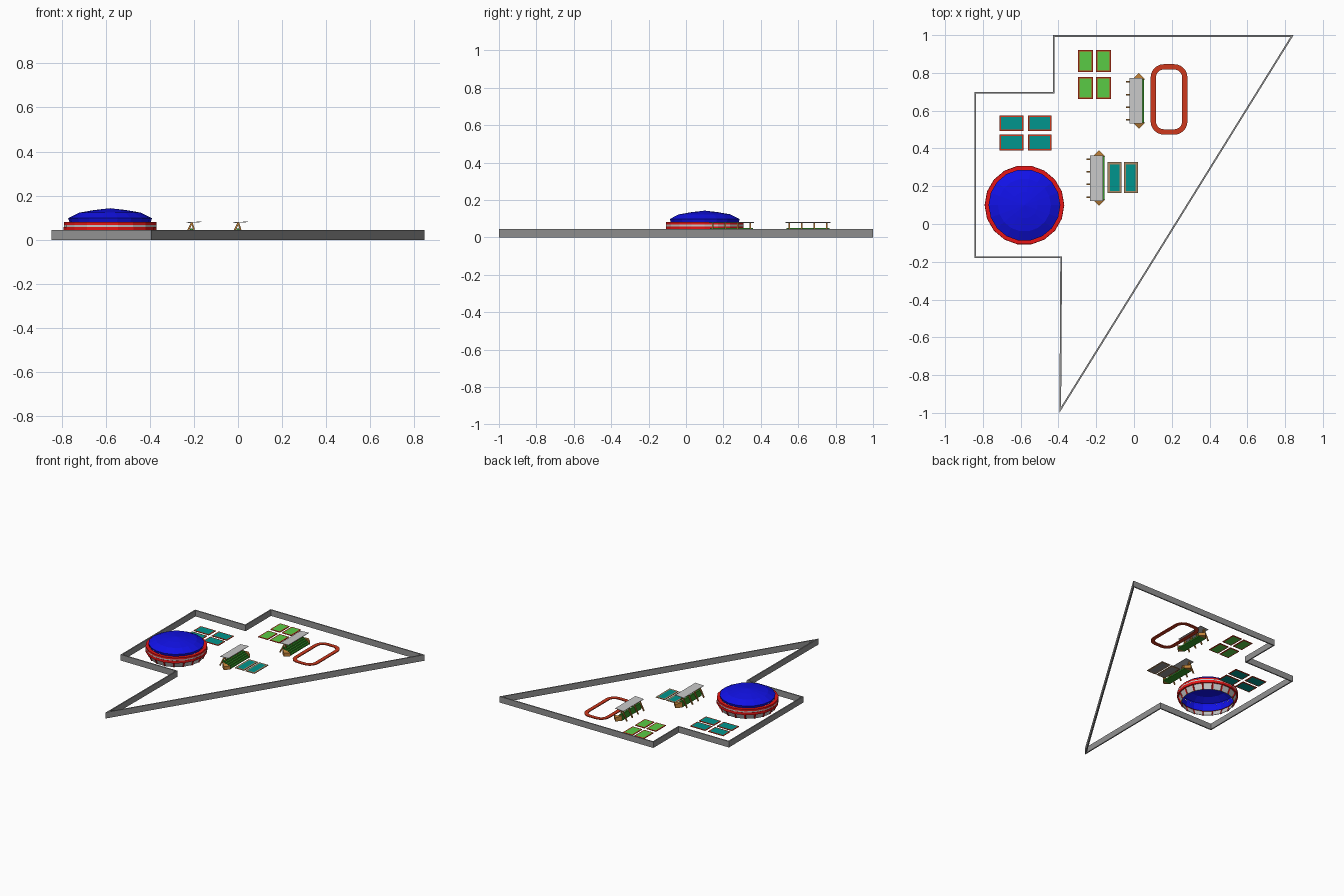
import bpy, bmesh, math
from mathutils import Vector

if "Cube" in bpy.data.objects:
    bpy.data.objects.remove(bpy.data.objects["Cube"])


def material(name, r, g, b):
    m = bpy.data.materials.new(name)
    m.diffuse_color = (r, g, b, 1)
    m.use_nodes = True
    m.node_tree.nodes["Principled BSDF"].inputs["Base Color"].default_value = m.diffuse_color
    return m


WALL = material("wall grey", 0.29, 0.29, 0.29)
PALE = material("pale grey", 0.58, 0.58, 0.58)
RED = material("bright red", 0.88, 0.008, 0.008)
BLUE = material("dome blue", 0.006, 0.006, 0.84)
BRICK = material("brick red", 0.62, 0.040, 0.012)
GRASS = material("court green", 0.10, 0.60, 0.06)
TEAL = material("court teal", 0.0, 0.30, 0.27)
SEAT = material("seat green", 0.035, 0.31, 0.02)
BROWN = material("timber brown", 0.52, 0.22, 0.04)
SAND = material("court edge tan", 0.40, 0.25, 0.13)


def build(name, verts, faces, mats, rule=None):
    me = bpy.data.meshes.new(name)
    me.from_pydata([tuple(v) for v in verts], [], faces)
    for m in mats:
        me.materials.append(m)
    bm = bmesh.new()
    bm.from_mesh(me)
    bmesh.ops.recalc_face_normals(bm, faces=bm.faces)
    bm.to_mesh(me)
    bm.free()
    if rule:
        for p in me.polygons:
            p.material_index = rule(p)
    ob = bpy.data.objects.new(name, me)
    bpy.context.collection.objects.link(ob)
    return ob


def ring(name, pts, width, z0, z1, mat):
    """Closed band with mitred corners; pts run anticlockwise."""
    n = len(pts)
    P = [Vector(p) for p in pts]
    inner = []
    for i in range(n):
        a = (P[i] - P[i - 1]).normalized()
        b = (P[(i + 1) % n] - P[i]).normalized()
        na, nb = Vector((-a.y, a.x)), Vector((-b.y, b.x))
        inner.append(P[i] + (na + nb) * width / (1 + na.dot(nb)))
    verts = [(p.x, p.y, z) for loop, z in ((P, z0), (P, z1), (inner, z1), (inner, z0)) for p in loop]
    faces = []
    for k in range(4):
        for i in range(n):
            j, l = (i + 1) % n, (k + 1) % 4
            faces.append((k * n + i, k * n + j, l * n + j, l * n + i))
    return build(name, verts, faces, [mat])


def prism(name, profile, y0, y1, mat):
    """Extrude an xz profile along y."""
    n = len(profile)
    verts = [(x, y, z) for y in (y0, y1) for x, z in profile]
    faces = [tuple(range(n)), tuple(range(n, 2 * n))]
    faces += [(i, (i + 1) % n, n + (i + 1) % n, n + i) for i in range(n)]
    return build(name, verts, faces, [mat])


def bar(name, a, b, w, mat):
    """Square bar between two points."""
    a, b = Vector(a), Vector(b)
    d = (b - a).normalized()
    u = d.cross(Vector((1, 0, 0))).normalized() * w / 2
    v = d.cross(u).normalized() * w / 2
    verts = [p + s * u + t * v for p in (a, b) for s, t in ((-1, -1), (1, -1), (1, 1), (-1, 1))]
    faces = [(0, 1, 2, 3), (4, 5, 6, 7)] + [(i, (i + 1) % 4, 4 + (i + 1) % 4, 4 + i) for i in range(4)]
    return build(name, verts, faces, [mat])


def court(name, x0, x1, y0, y1, mats, b=0.008):
    """Thin slab with an inset surface; mats = edge, top, underside."""
    h = 0.005
    verts = []
    for z in (0, h):
        for d in (0, b):
            verts += [(x0 + d, y0 + d, z), (x1 - d, y0 + d, z), (x1 - d, y1 - d, z), (x0 + d, y1 - d, z)]
    faces = [(4, 5, 6, 7), (12, 13, 14, 15)]
    for i in range(4):
        j = (i + 1) % 4
        faces += [(i, j, 4 + j, 4 + i), (8 + i, 8 + j, 12 + j, 12 + i), (i, j, 8 + j, 8 + i)]
    build(name, verts, faces, mats, lambda p: (2, 1)[p.index] if p.index < 2 else 0)


def lathe(name, profile, n, c, mats, rule=None):
    verts = [(c[0] + r * math.cos(2 * math.pi * i / n), c[1] + r * math.sin(2 * math.pi * i / n), z)
             for r, z in profile for i in range(n)]
    faces = [(k * n + i, k * n + (i + 1) % n, (k + 1) * n + (i + 1) % n, (k + 1) * n + i)
             for k in range(len(profile) - 1) for i in range(n)]
    return build(name, verts, faces, mats, rule)


# Perimeter wall
ring("perimeter_wall", [(-0.845, 0.70), (-0.845, -0.180), (-0.39, -0.180), (-0.395, -1.0),
                        (0.845, 1.0), (-0.43, 1.0), (-0.43, 0.70)], 0.009, 0, 0.045, WALL)

# Arena: tapered panelled base, red tier with pale stripe, faceted dome
C, N = (-0.58, 0.10), 18
lathe("arena_base_panels", [(0.184, 0.0), (0.202, 0.042), (0.197, 0.042), (0.179, 0.0), (0.184, 0.0)], N, C, [PALE])
# faces come out in profile order: band 3 is the stripe, band 7 the inner lining
lathe("arena_red_tier", [(0.190, 0.040), (0.211, 0.040), (0.211, 0.059), (0.2095, 0.059), (0.2095, 0.068),
                         (0.210, 0.068), (0.210, 0.081), (0.186, 0.081), (0.190, 0.040)], N, C,
      [RED, PALE, BLUE], lambda p: {3: 1, 7: 2}.get(p.index // N, 0))
for i in range(N):
    a = 2 * math.pi * i / N
    d = Vector((math.cos(a), math.sin(a), 0))
    p = Vector((C[0], C[1], 0))
    bar("arena_post", p + d * 0.182 + Vector((0, 0, 0.001)), p + d * 0.200 + Vector((0, 0, 0.041)), 0.010, RED)
dome = [(0.184, 0.080), (0.190, 0.098), (0.140, 0.123), (0.070, 0.135), (0.0005, 0.143)]
lathe("arena_dome", dome, N, C, [BLUE])

# Sports courts
for x in (-0.296, -0.201):
    for y0, y1 in ((0.661, 0.778), (0.805, 0.920)):
        court("grass_court", x, x + 0.079, y0, y1, [BRICK, GRASS, GRASS])
for x in (-0.711, -0.562):
    for y in (0.390, 0.492):
        court("tennis_court", x, x + 0.125, y, y + 0.083, [BRICK, TEAL, TEAL])
for x in (-0.140, -0.054):
    court("ball_court", x, x + 0.075, 0.164, 0.328, [SAND, TEAL, WALL], 0.012)

# Running track
x0, x1, y0, y1, r = 0.088, 0.283, 0.473, 0.846, 0.07
track = []
for q, (cx, cy) in enumerate(((x1 - r, y1 - r), (x0 + r, y1 - r), (x0 + r, y0 + r), (x1 - r, y0 + r))):
    for k in range(7):
        a = math.pi / 2 * (q + k / 6)
        track.append((cx + r * math.cos(a), cy + r * math.sin(a)))
ring("running_track", track, 0.028, 0, 0.006, BRICK)


# Grandstands with cantilevered roofs
def grandstand(ox, cy):
    half, steps = 0.114, 5
    profile = [(ox + 0.022, 0.0)]
    for i in range(steps):
        x, z = ox + 0.022 - 0.012 * i, 0.01 * (i + 1)
        profile += [(x, z), (x - 0.012, z)]
    profile.append((ox - 0.038, 0.0))
    prism("seating_tiers", profile, cy - half, cy + half, SEAT)
    # roof slab
    prism("stand_roof", [(ox - 0.055, 0.076), (ox + 0.014, 0.080), (ox + 0.014, 0.083), (ox - 0.055, 0.079)],
          cy - 0.120, cy + 0.120, PALE)
    # pointed end stairs
    for s in (-1, 1):
        ye, yt = cy + s * half, cy + s * 0.147
        verts = [(ox - 0.040, ye, 0), (ox + 0.027, ye, 0), (ox - 0.040, ye, 0.040), (ox + 0.027, ye, 0.026),
                 (ox - 0.006, yt, 0), (ox - 0.006, yt, 0.026)]
        build("end_stairs", verts, [(0, 1, 3, 2), (0, 4, 1), (2, 3, 5), (0, 2, 5, 4), (1, 4, 5, 3)], [BROWN])
    # roof struts
    for k in range(4):
        y = cy + (k - 1.5) * 0.067
        bar("rear_strut", (ox - 0.070, y, 0), (ox - 0.030, y, 0.077), 0.008, BROWN)
        bar("front_strut", (ox - 0.020, y, 0.045), (ox - 0.030, y, 0.077), 0.007, BROWN)


grandstand(-0.179, 0.243)
grandstand(0.032, 0.652)
